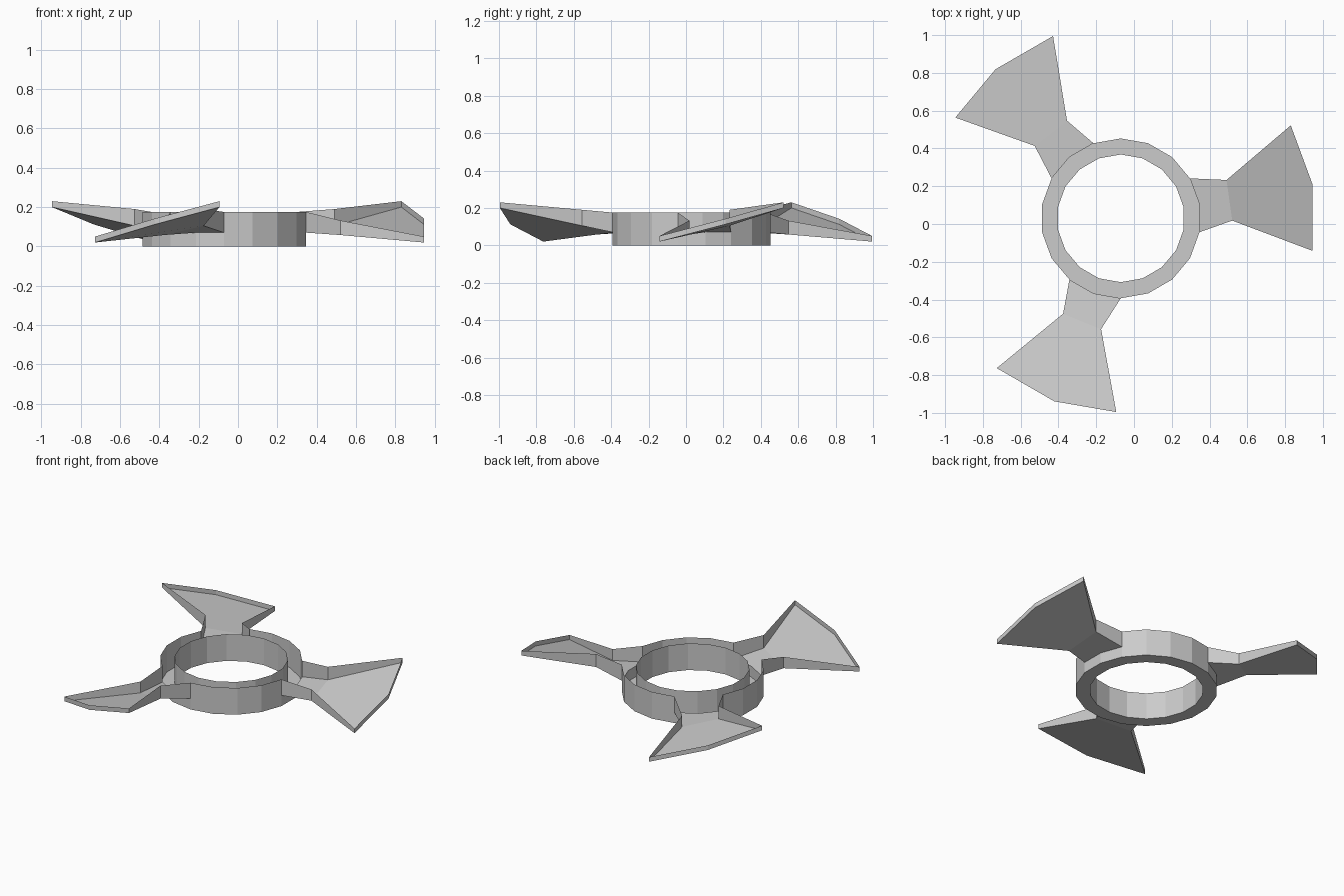
import bpy, bmesh
from math import sin, cos, radians

if "Cube" in bpy.data.objects:
    bpy.data.objects.remove(bpy.data.objects["Cube"])

CENTRE = (-0.07, 0.03)
R_OUT, R_IN, HEIGHT, ROOT_Z = 0.423, 0.338, 0.175, 0.07


def polar(r, deg):
    return (r * cos(radians(deg)), r * sin(radians(deg)))


def make_object(name, faces, turn=0):
    """Build a welded sheet mesh from faces given as point lists."""
    bm = bmesh.new()
    for pts in faces:
        bm.faces.new([bm.verts.new(p) for p in pts])
    bmesh.ops.remove_doubles(bm, verts=bm.verts, dist=1e-4)
    me = bpy.data.meshes.new(name)
    bm.to_mesh(me)
    bm.free()
    ob = bpy.data.objects.new(name, me)
    ob.location = (*CENTRE, 0)
    ob.rotation_euler.z = radians(turn)
    bpy.context.collection.objects.link(ob)


# Hub ring: open-topped channel, outer wall lowered where each blade joins
faces = []
for k in range(18):
    a, b = 20 * k - 10, 20 * k + 10
    top = ROOT_Z if k % 6 < 2 else HEIGHT
    oa, ob_, ia, ib = polar(R_OUT, a), polar(R_OUT, b), polar(R_IN, a), polar(R_IN, b)
    faces.append([(*oa, 0), (*ob_, 0), (*ob_, top), (*oa, top)])
    faces.append([(*ib, 0), (*ia, 0), (*ia, HEIGHT), (*ib, HEIGHT)])
    faces.append([(*ia, 0), (*ib, 0), (*ob_, 0), (*oa, 0)])
make_object("hub_ring", faces)

# Blade tray outline from low root round the tip to high root: x, y, floor z, rim z
outline = [
    (*polar(R_OUT, -10), ROOT_Z, HEIGHT),
    (0.59, -0.012, 0.058, 0.132),
    (1.015, -0.172, 0.02, 0.05),
    (1.015, 0.18, 0.112, 0.142),
    (0.90, 0.492, 0.20, 0.23),
    (0.56, 0.203, 0.105, 0.19),
    (*polar(R_OUT, 30), ROOT_Z, HEIGHT),
]
low = [(x, y, z) for x, y, z, t in outline]
rim = [(x, y, t) for x, y, z, t in outline]
blade = [[low[i], low[i + 1], rim[i + 1], rim[i]] for i in range(6)]
root_mid = (*polar(R_OUT, 10), ROOT_Z)
# Tray floor: neck and flared tip
blade.append([low[0], root_mid, low[6], low[5], low[1]])
blade.append([low[1], low[5], low[4], low[3], low[2]])
for i, side in enumerate(("right", "back", "front")):
    make_object(f"{side}_blade", [f if n < 6 else f[::1] for n, f in enumerate(blade)], 120 * i)
